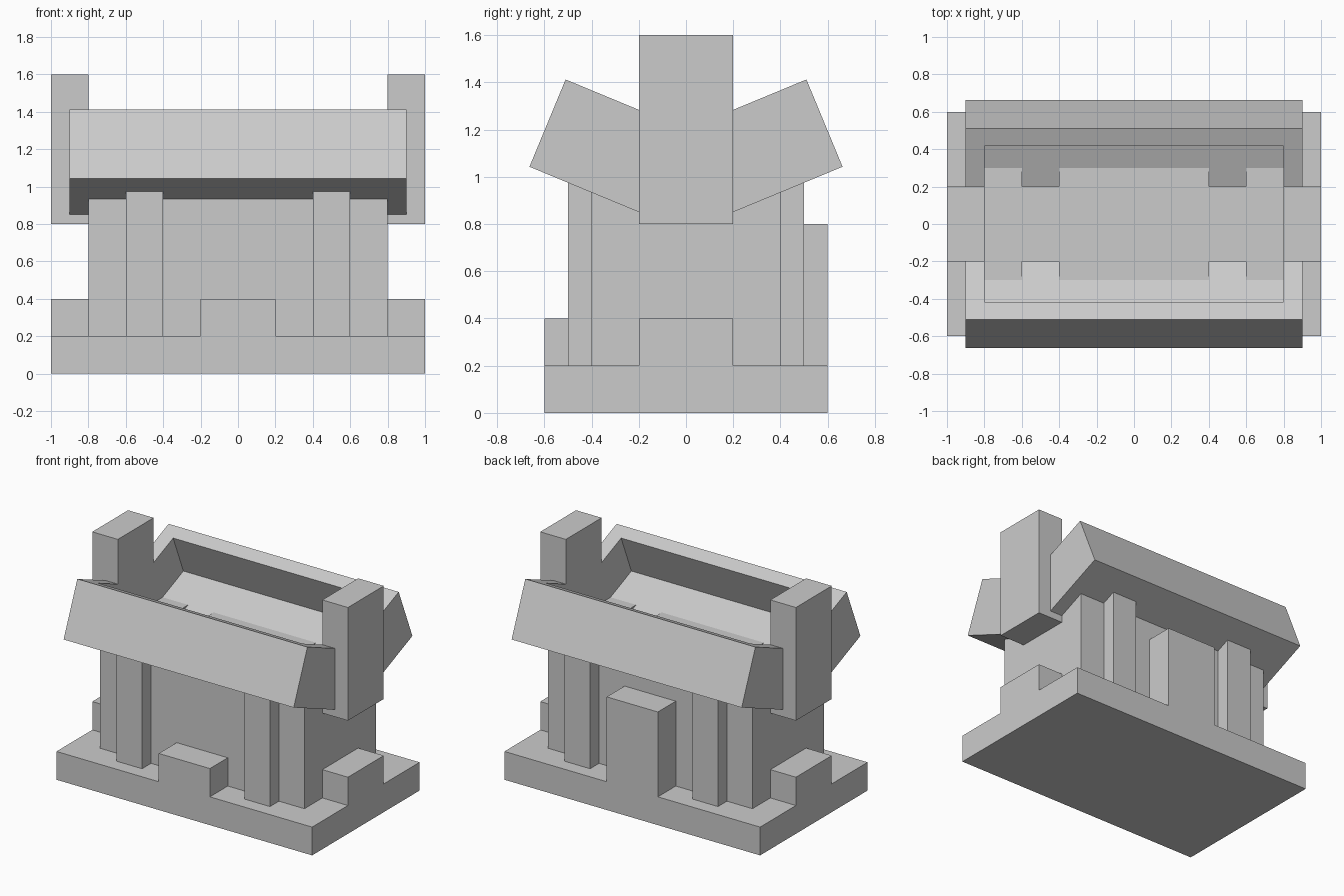
import bpy
import bmesh
from math import sin, cos, radians

if "Cube" in bpy.data.objects:
    bpy.data.objects.remove(bpy.data.objects["Cube"])


def prism(name, profile, x0, x1):
    """Extrude a (y, z) profile along x."""
    bm = bmesh.new()
    face = bm.faces.new([bm.verts.new((x0, y, z)) for y, z in profile])
    ext = bmesh.ops.extrude_face_region(bm, geom=[face])
    moved = [v for v in ext["geom"] if isinstance(v, bmesh.types.BMVert)]
    bmesh.ops.translate(bm, verts=moved, vec=(x1 - x0, 0, 0))
    bmesh.ops.recalc_face_normals(bm, faces=bm.faces)
    mesh = bpy.data.meshes.new(name)
    bm.to_mesh(mesh)
    bm.free()
    obj = bpy.data.objects.new(name, mesh)
    bpy.context.collection.objects.link(obj)
    return obj


def box(name, x, y, z):
    return prism(name, [(y[0], z[0]), (y[1], z[0]), (y[1], z[1]), (y[0], z[1])], *x)


def mirror(obj, x=False, y=False):
    m = obj.modifiers.new("mirror", "MIRROR")
    m.use_axis = (x, y, False)
    m.use_mirror_merge = False


def boolean(obj, tool, operation):
    m = obj.modifiers.new(operation.lower(), "BOOLEAN")
    m.operation = operation
    m.solver = "EXACT"
    m.object = tool
    tool.hide_render = True
    tool.hide_viewport = True
    tool.display_type = "WIRE"


# Base slab with raised blocks flush to its edges
base = box("base", (-1, 1), (-0.6, 0.6), (0, 0.2))
end_block = box("end_block_helper", (0.8, 1), (-0.2, 0.2), (0, 0.4))
mirror(end_block, x=True)
front_block = box("front_step_helper", (-0.2, 0.2), (-0.6, -0.4), (0, 0.4))
back_block = box("back_step_helper", (-0.2, 0.2), (0.4, 0.6), (0, 0.8))
for block in (end_block, front_block, back_block):
    boolean(base, block, "UNION")

# Central body with slots in its top edge above the pillars
body = box("body", (-0.8, 0.8), (-0.4, 0.4), (0.2, 1.0))
slots = box("slot_cutter", (0.4, 0.6), (0.2, 0.5), (0.9, 1.1))
mirror(slots, x=True, y=True)
boolean(body, slots, "DIFFERENCE")

# Four pillars against the long walls
pillars = box("pillars", (0.4, 0.6), (0.4, 0.5), (0.2, 1.0))
mirror(pillars, x=True, y=True)

# Upright end posts
posts = box("end_posts", (0.8, 1), (-0.2, 0.2), (0.8, 1.6))
mirror(posts, x=True)

# Tilted troughs on both long sides, open towards the middle
A = radians(22.5)
TOP = (0.51, 1.412)


def slope(along, down):
    """Point measured from the top outer corner, inwards and downwards."""
    return (TOP[0] - along * cos(A) + down * sin(A),
            TOP[1] - along * sin(A) - down * cos(A))


def at_y(y, down):
    """Point at a given y on the line parallel to the tilted face."""
    return slope((TOP[0] + down * sin(A) - y) / cos(A), down)


trough = prism("tilted_troughs",
               [at_y(0.2, 0), slope(0, 0), slope(0, 0.4), at_y(0.2, 0.4)], -0.9, 0.9)
pocket = prism("pocket_cutter",
               [at_y(0.05, -0.2), slope(0.1, -0.2), slope(0.1, 0.3), at_y(0.05, 0.3)],
               -0.8, 0.8)
boolean(trough, pocket, "DIFFERENCE")
mirror(trough, y=True)
